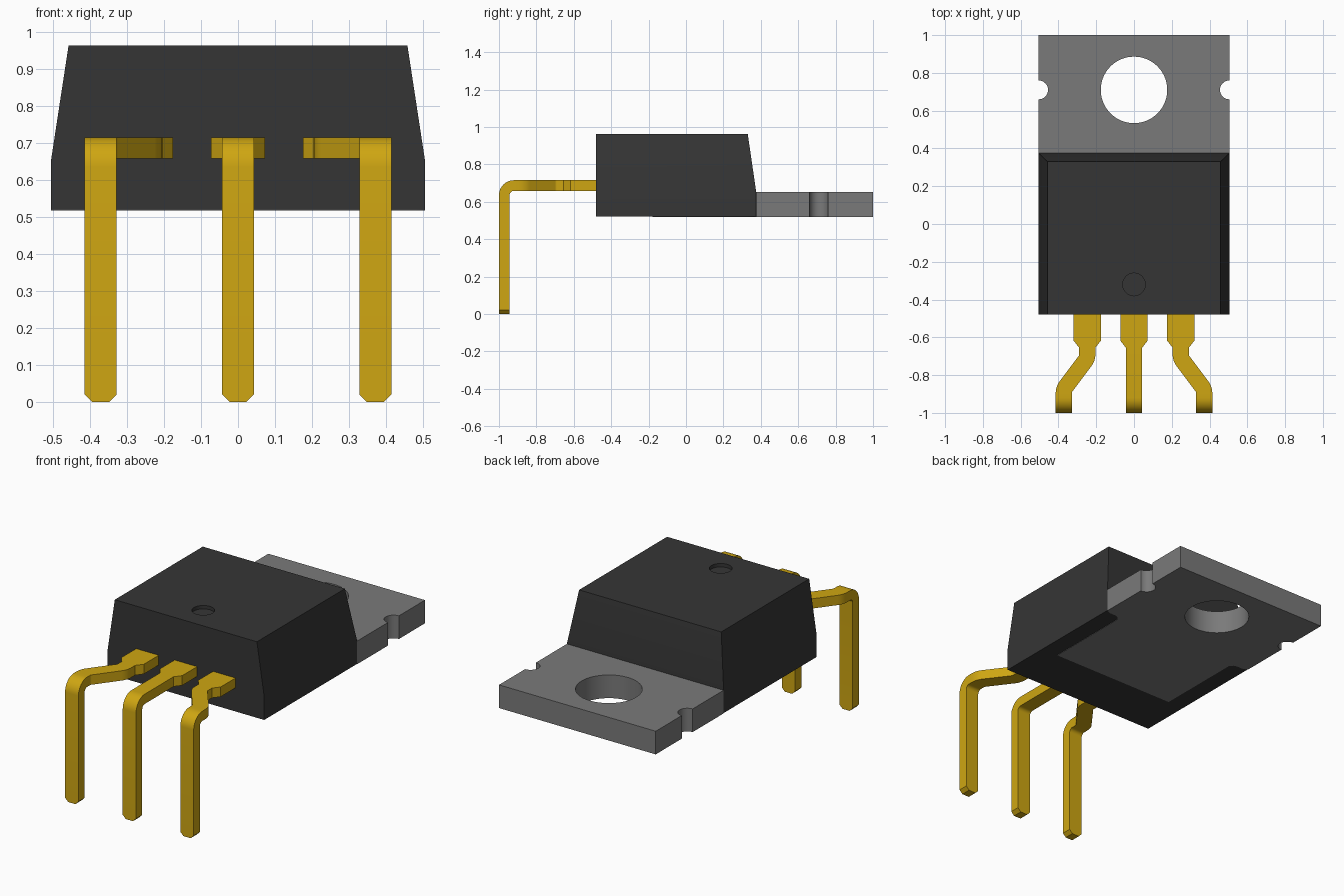
import bpy, bmesh, math
from mathutils import Vector

cube = bpy.data.objects.get("Cube")
if cube:
    bpy.data.objects.remove(cube, do_unlink=True)


def material(name, color):
    m = bpy.data.materials.new(name)
    m.use_nodes = True
    m.diffuse_color = (*color, 1)
    m.node_tree.nodes["Principled BSDF"].inputs["Base Color"].default_value = (*color, 1)
    return m


BLACK = material("black plastic", (0.036, 0.036, 0.036))
GREY = material("grey metal", (0.195, 0.195, 0.195))
GOLD = material("gold metal", (0.62, 0.38, 0.006))


def loft(name, rings, mat):
    """Closed solid through a series of rings with equal point counts."""
    bm = bmesh.new()
    loops = [[bm.verts.new(p) for p in ring] for ring in rings]
    n = len(loops[0])
    for a, b in zip(loops, loops[1:]):
        for i in range(n):
            bm.faces.new((a[i], a[(i + 1) % n], b[(i + 1) % n], b[i]))
    bm.faces.new(loops[0][::-1])
    bm.faces.new(loops[-1])
    bmesh.ops.recalc_face_normals(bm, faces=bm.faces)
    me = bpy.data.meshes.new(name)
    bm.to_mesh(me)
    bm.free()
    me.materials.append(mat)
    ob = bpy.data.objects.new(name, me)
    bpy.context.collection.objects.link(ob)
    return ob


def select(ob):
    bpy.ops.object.select_all(action='DESELECT')
    ob.select_set(True)
    bpy.context.view_layer.objects.active = ob


def drill(ob, x, y, radius, z0, z1, sides):
    """Cut a vertical round hole and discard the cutter."""
    ring = [(x + radius * math.cos(2 * math.pi * i / sides),
             y + radius * math.sin(2 * math.pi * i / sides)) for i in range(sides)]
    cutter = loft("hole_cutter", [[(*p, z) for p in ring] for z in (z0, z1)],
                  ob.data.materials[0])
    cutter.hide_render = True
    mod = ob.modifiers.new("hole", 'BOOLEAN')
    mod.operation, mod.solver, mod.object = 'DIFFERENCE', 'EXACT', cutter
    select(ob)
    bpy.ops.object.modifier_apply(modifier=mod.name)
    bpy.data.objects.remove(cutter, do_unlink=True)


def smooth(ob):
    select(ob)
    bpy.ops.object.shade_smooth_by_angle(angle=math.radians(30))


# Plastic body: straight lower band, tapered sides and back above it
def rectangle(hx, y0, y1, z):
    return [(-hx, y0, z), (hx, y0, z), (hx, y1, z), (-hx, y1, z)]


body = loft("body", [rectangle(0.505, -0.48, 0.375, 0.52),
                     rectangle(0.505, -0.48, 0.375, 0.655),
                     rectangle(0.458, -0.48, 0.33, 0.963)], BLACK)
drill(body, 0, -0.32, 0.06, 0.943, 1.0, 32)
smooth(body)

# Metal tab: full width behind the body, narrower under it
half = [(0.40, -0.18), (0.40, 0.335), (0.415, 0.355), (0.435, 0.362),
        (0.48, 0.362), (0.505, 0.376), (0.505, 1.0)]
outline = half + [(-x, y) for x, y in reversed(half)]
tab = loft("mounting_tab", [[(*p, z) for p in outline] for z in (0.518, 0.653)], GREY)
drill(tab, 0, 0.71, 0.176, 0.4, 0.8, 64)
for side in (-1, 1):
    drill(tab, side * 0.505, 0.71, 0.05, 0.4, 0.8, 32)
smooth(tab)

# Leads: wide root, neck, sideways jog, downward bend, chamfered tip
TOP, BOTTOM = 0.715, 0.658
PAD, NECK = 0.0725, 0.043


def flat_station(x, y, heading, hw):
    """Cross-section of the flat run; heading is the angle away from -y."""
    dx, dy = hw * math.cos(heading), hw * math.sin(heading)
    l, r = (x - dx, y - dy), (x + dx, y + dy)
    return [(*l, TOP), (*r, TOP), (*r, BOTTOM), (*l, BOTTOM)]


def lead(name, root_x, leg_x):
    rings = [flat_station(root_x, y, 0, hw)
             for y, hw in ((-0.47, PAD), (-0.617, PAD), (-0.655, NECK))]
    # Sideways jog with two rounded corners
    if leg_x != root_x:
        y1, y2, radius, steps = -0.71, -0.875, 0.06, 6
        turn = math.atan2(leg_x - root_x, y1 - y2)
        s = 1 if turn > 0 else -1
        tangent = radius * math.tan(abs(turn) / 2)
        for i in range(steps + 1):
            a = abs(turn) * i / steps
            rings.append(flat_station(root_x + s * radius * (1 - math.cos(a)),
                                      y1 + tangent - radius * math.sin(a), s * a, NECK))
        for i in range(steps, -1, -1):
            a = abs(turn) * i / steps
            rings.append(flat_station(leg_x - s * radius * (1 - math.cos(a)),
                                      y2 - tangent + radius * math.sin(a), s * a, NECK))
    # Downward bend
    cy, cz, outer, inner = -0.92, 0.635, 0.08, 0.023

    def leg_ring(t, drop, hw):
        o = (cy - outer * math.sin(t), cz + outer * math.cos(t) - drop)
        n = (cy - inner * math.sin(t), cz + inner * math.cos(t) - drop)
        return [(leg_x - hw, *o), (leg_x + hw, *o), (leg_x + hw, *n), (leg_x - hw, *n)]

    rings += [leg_ring(math.pi / 2 * i / 10, 0, NECK) for i in range(11)]
    # Straight leg and tip
    rings.append(leg_ring(math.pi / 2, cz - 0.02, NECK))
    rings.append(leg_ring(math.pi / 2, cz, NECK - 0.02))
    smooth(loft(name, rings, GOLD))


lead("right_lead", -0.2475, -0.3715)
lead("middle_lead", 0, 0)
lead("left_lead", 0.2475, 0.3715)
